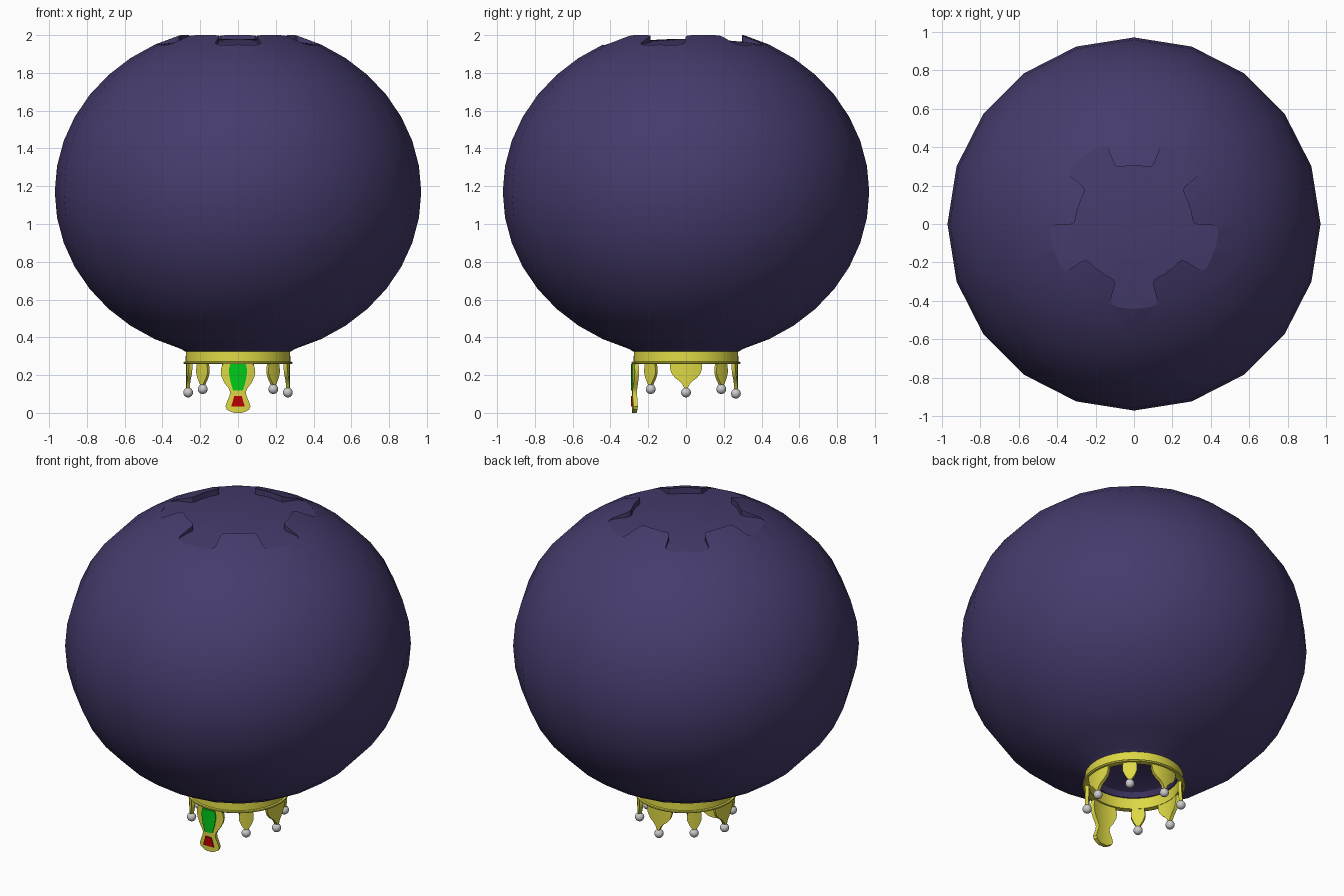
import bpy, bmesh
from math import sin, cos, pi, radians

if "Cube" in bpy.data.objects:
    bpy.data.objects.remove(bpy.data.objects["Cube"])


def material(name, rgb):
    m = bpy.data.materials.new(name)
    m.diffuse_color = (*rgb, 1)
    m.use_nodes = True
    m.node_tree.nodes["Principled BSDF"].inputs["Base Color"].default_value = m.diffuse_color
    return m


PURPLE = material("purple", (0.062, 0.043, 0.15))
GOLD = material("gold", (0.72, 0.68, 0.06))
GREEN = material("green", (0.0, 0.6, 0.01))
RED = material("red", (0.5, 0.0, 0.0))


def finish(bm, name, mat=None, smooth=30):
    bmesh.ops.recalc_face_normals(bm, faces=bm.faces)
    me = bpy.data.meshes.new(name)
    bm.to_mesh(me)
    bm.free()
    ob = bpy.data.objects.new(name, me)
    bpy.context.collection.objects.link(ob)
    if mat:
        me.materials.append(mat)
    if smooth:
        shade(ob, smooth)
    return ob


def shade(ob, angle=30):
    bpy.ops.object.select_all(action='DESELECT')
    ob.select_set(True)
    bpy.context.view_layer.objects.active = ob
    bpy.ops.object.shade_smooth_by_angle(angle=radians(angle))


def lathe(name, profile, n, mat, closed=False, smooth=30):
    """Spin (radius, z) points about z; radius 0 becomes a pole."""
    bm = bmesh.new()
    rings = []
    for r, z in profile:
        if r == 0:
            rings.append([bm.verts.new((0, 0, z))] * n)
        else:
            rings.append([bm.verts.new((r * cos(2 * pi * i / n), r * sin(2 * pi * i / n), z))
                          for i in range(n)])
    pairs = list(zip(rings, rings[1:]))
    if closed:
        pairs.append((rings[-1], rings[0]))
    for a, b in pairs:
        for i in range(n):
            j = (i + 1) % n
            bm.faces.new(list(dict.fromkeys((a[i], a[j], b[j], b[i]))))
    return finish(bm, name, mat, smooth)


def plate(name, rows, angle, r0, r1, mat, cols=6):
    """Curved plate hugging the ring: rows of (half width, z), angle 0 = front."""
    bm = bmesh.new()

    def sheet(r):
        out = []
        for w, z in rows:
            line = []
            for c in range(cols + 1):
                a = angle - pi / 2 + w * (2 * c / cols - 1) / r1
                line.append(bm.verts.new((r * cos(a), r * sin(a), z)))
            out.append(line)
        return out

    A, B = sheet(r0), sheet(r1)
    for s in (A, B):
        for p, q in zip(s, s[1:]):
            for c in range(cols):
                bm.faces.new((p[c], p[c + 1], q[c + 1], q[c]))
    for k in (0, -1):
        for c in range(cols):
            bm.faces.new((A[k][c], A[k][c + 1], B[k][c + 1], B[k][c]))
        for i in range(len(rows) - 1):
            bm.faces.new((A[i][k], A[i + 1][k], B[i + 1][k], B[i][k]))
    return finish(bm, name, mat)


# globe: squashed sphere, open neck closed by a shallow recess underneath
profile = [(0, 0.385), (0.15, 0.375), (0.225, 0.35), (0.245, 0.325), (0.28, 0.325)]
for k in range(-8, 10):
    t = radians(9 * k)
    profile.append((0.97 * cos(t), 1.17 + 0.875 * sin(t)))
profile.append((0, 2.045))
globe = lathe("globe", profile, 20, PURPLE, smooth=0)

# five-lobed recess on top, with a gently domed floor
half = [(0.44, 6), (0.44, 12), (0.434, 15), (0.415, 17), (0.37, 17.3),
        (0.33, 17.6), (0.312, 19), (0.304, 23), (0.304, 30)]
lobe = [(r, -a) for r, a in reversed(half)] + [(0.44, 0)] + half
outline = [(r, radians(-90 + 72 * i + a)) for i in range(5) for r, a in lobe]
bm = bmesh.new()
rings = []
for s in (0.25, 0.5, 0.75, 1.0):
    rings.append([bm.verts.new((s * r * cos(a), s * r * sin(a), 1.98 - 0.17 * (s * r) ** 2))
                  for r, a in outline])
rings.append([bm.verts.new((r * cos(a), r * sin(a), 2.2)) for r, a in outline])
n = len(outline)
for p, q in zip(rings, rings[1:]):
    for i in range(n):
        bm.faces.new((p[i], p[(i + 1) % n], q[(i + 1) % n], q[i]))
bm.faces.new(rings[0])
bm.faces.new(rings[-1])
cutter = finish(bm, "recess_cutter", PURPLE, 0)
cutter.hide_render = True
mod = globe.modifiers.new("recess", 'BOOLEAN')
mod.operation = 'DIFFERENCE'
mod.solver = 'EXACT'
mod.object = cutter
bpy.context.view_layer.objects.active = globe
bpy.ops.object.modifier_apply(modifier=mod.name)
bpy.data.objects.remove(cutter)
shade(globe)

# crown band with a small lip along its lower edge
lathe("crown_band", [(0.25, 0.335), (0.275, 0.335), (0.278, 0.272), (0.288, 0.27),
                     (0.29, 0.265), (0.286, 0.259), (0.252, 0.259)], 48, GOLD, closed=True)

# pendants with ball tips: three wide, four narrow
wide = [(0.088, 0.265), (0.086, 0.235), (0.077, 0.208), (0.058, 0.185),
        (0.034, 0.168), (0.018, 0.15), (0.004, 0.12)]
narrow = [(0.036, 0.265), (0.042, 0.235), (0.042, 0.21), (0.03, 0.18),
          (0.014, 0.155), (0.004, 0.135)]
for i in range(1, 8):
    big = i % 2 == 0
    ang = i * pi / 4
    plate(f"pendant_{i}", wide if big else narrow, ang, 0.254, 0.274, GOLD)
    bm = bmesh.new()
    bmesh.ops.create_uvsphere(bm, u_segments=20, v_segments=12, radius=0.026)
    z = 0.102 if i == 4 else 0.108 if big else 0.126
    bmesh.ops.translate(bm, verts=bm.verts,
                        vec=(0.264 * sin(ang), -0.264 * cos(ang), z))
    finish(bm, f"pendant_ball_{i}", None, 40)

# front plate with two gems
plate("front_plate", [(0.078, 0.265), (0.09, 0.24), (0.093, 0.215), (0.088, 0.19),
                      (0.07, 0.155), (0.05, 0.13), (0.042, 0.11), (0.045, 0.09),
                      (0.058, 0.06), (0.067, 0.035), (0.06, 0.018), (0.038, 0.006),
                      (0.02, 0.0)], 0, 0.262, 0.286, GOLD, 8)
plate("green_gem", [(0.042, 0.258), (0.047, 0.235), (0.047, 0.205), (0.04, 0.165),
                    (0.027, 0.122), (0.024, 0.119)], 0, 0.28, 0.292, GREEN)
plate("red_gem", [(0.02, 0.09), (0.028, 0.06), (0.036, 0.034)], 0, 0.28, 0.292, RED)
